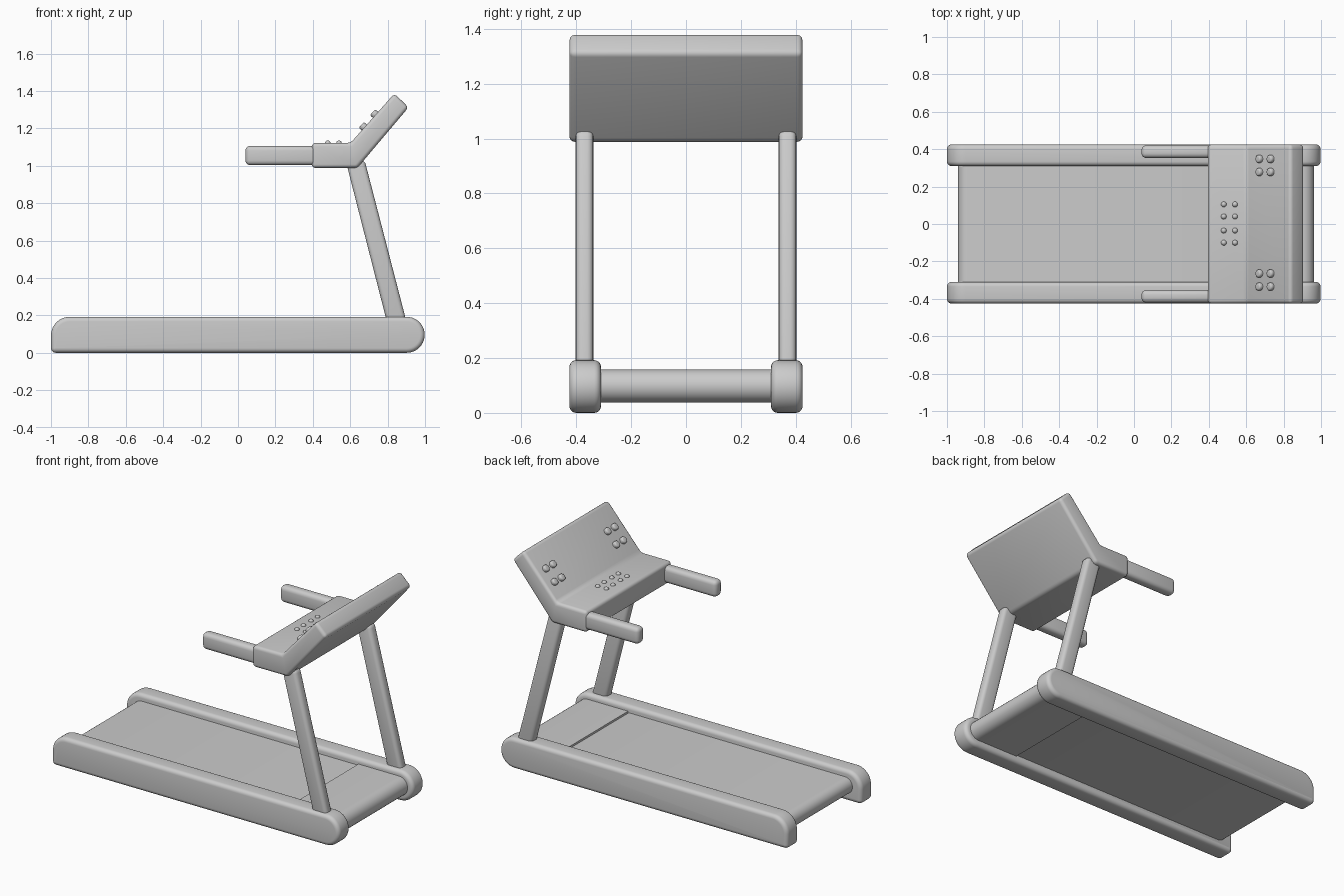
import bpy
import math
from mathutils import Vector

if "Cube" in bpy.data.objects:
    bpy.data.objects.remove(bpy.data.objects["Cube"])


def arc(cx, cz, r, a0, a1, n):
    return [(cx + r * math.cos(math.radians(a0 + (a1 - a0) * i / n)),
             cz + r * math.sin(math.radians(a0 + (a1 - a0) * i / n))) for i in range(n + 1)]


def smooth(obj, bevel, segments, limit=30):
    bpy.ops.object.select_all(action='DESELECT')
    obj.select_set(True)
    bpy.context.view_layer.objects.active = obj
    if bevel:
        mod = obj.modifiers.new("Bevel", 'BEVEL')
        mod.width = bevel
        mod.segments = segments
        mod.limit_method = 'ANGLE'
        mod.angle_limit = math.radians(limit)
        bpy.ops.object.modifier_apply(modifier=mod.name)
    bpy.ops.object.shade_smooth_by_angle(angle=math.radians(35))


def extrude(name, profile, y0, y1, bevel=0.0, segments=4):
    """Sweep an xz profile along y and round its edges."""
    n = len(profile)
    verts = [(x, y, z) for y in (y0, y1) for x, z in profile]
    faces = [tuple(range(n)), tuple(range(2 * n - 1, n - 1, -1))]
    faces += [(i, i + n, (i + 1) % n + n, (i + 1) % n) for i in range(n)]
    mesh = bpy.data.meshes.new(name)
    mesh.from_pydata(verts, [], faces)
    obj = bpy.data.objects.new(name, mesh)
    bpy.context.collection.objects.link(obj)
    bpy.context.view_layer.objects.active = obj
    obj.select_set(True)
    bpy.ops.object.mode_set(mode='EDIT')
    bpy.ops.mesh.select_all(action='SELECT')
    bpy.ops.mesh.normals_make_consistent(inside=False)
    bpy.ops.object.mode_set(mode='OBJECT')
    smooth(obj, bevel, segments)
    return obj


# Profiles seen from the side
rail = (arc(0.902, 0.096, 0.096, -90, 90, 20) + arc(-0.90, 0.092, 0.10, 90, 180, 12)
        + arc(-0.975, 0.025, 0.025, 180, 270, 5))
post = [(0.80, 0.15), (0.905, 0.15), (0.677, 1.03), (0.575, 1.03)]
handle = [(0.04, 1.003), (0.43, 1.003), (0.43, 1.106), (0.04, 1.106)]

# Mirrored pairs
for side, s in (("left", 1), ("right", -1)):
    extrude("side_rail_" + side, rail, s * 0.31, s * 0.425, 0.035, 5)
    extrude("post_" + side, post, s * 0.338, s * 0.402, 0.022)
    extrude("handle_" + side, handle, s * 0.353, s * 0.42, 0.025)

# Running belt and motor cover
belt = arc(0.6, 0.098, 0.052, -90, 90, 12) + arc(-0.888, 0.098, 0.052, 90, 270, 12)
extrude("running_belt", belt, -0.32, 0.32)
cover = arc(0.902, 0.098, 0.06, -90, 90, 14) + [(0.62, 0.158), (0.62, 0.038)]
extrude("motor_cover", cover, -0.32, 0.32)

# Console with flat tray and tilted panel
console = [(0.395, 0.988), (0.638, 0.988), (0.912, 1.312), (0.836, 1.386),
           (0.602, 1.122), (0.395, 1.122)]
extrude("console", console, -0.425, 0.425, 0.02)

# Small domed buttons on the tray
for x in (0.48, 0.54):
    for y in (0.105, 0.04, -0.035, -0.10):
        bpy.ops.mesh.primitive_uv_sphere_add(segments=20, ring_count=10, radius=0.015,
                                             location=(x, y, 1.12))
        button = bpy.context.object
        button.name = "tray_button"
        smooth(button, 0, 0)

# Raised round buttons on the tilted panel
along = Vector((0.234, 0, 0.264)).normalized()
normal = Vector((-along.z, 0, along.x))
for x in (0.675, 0.735):
    base = Vector((0.602, 0, 1.122)) + along * ((x - 0.602) / along.x)
    for y in (0.348, 0.278, -0.265, -0.335):
        bpy.ops.mesh.primitive_cylinder_add(vertices=24, radius=0.021, depth=0.05,
                                            location=base + Vector((0, y, 0)))
        button = bpy.context.object
        button.name = "panel_button"
        button.rotation_euler = normal.to_track_quat('Z', 'Y').to_euler()
        button.location -= normal * 0.004
        smooth(button, 0.009, 3)
